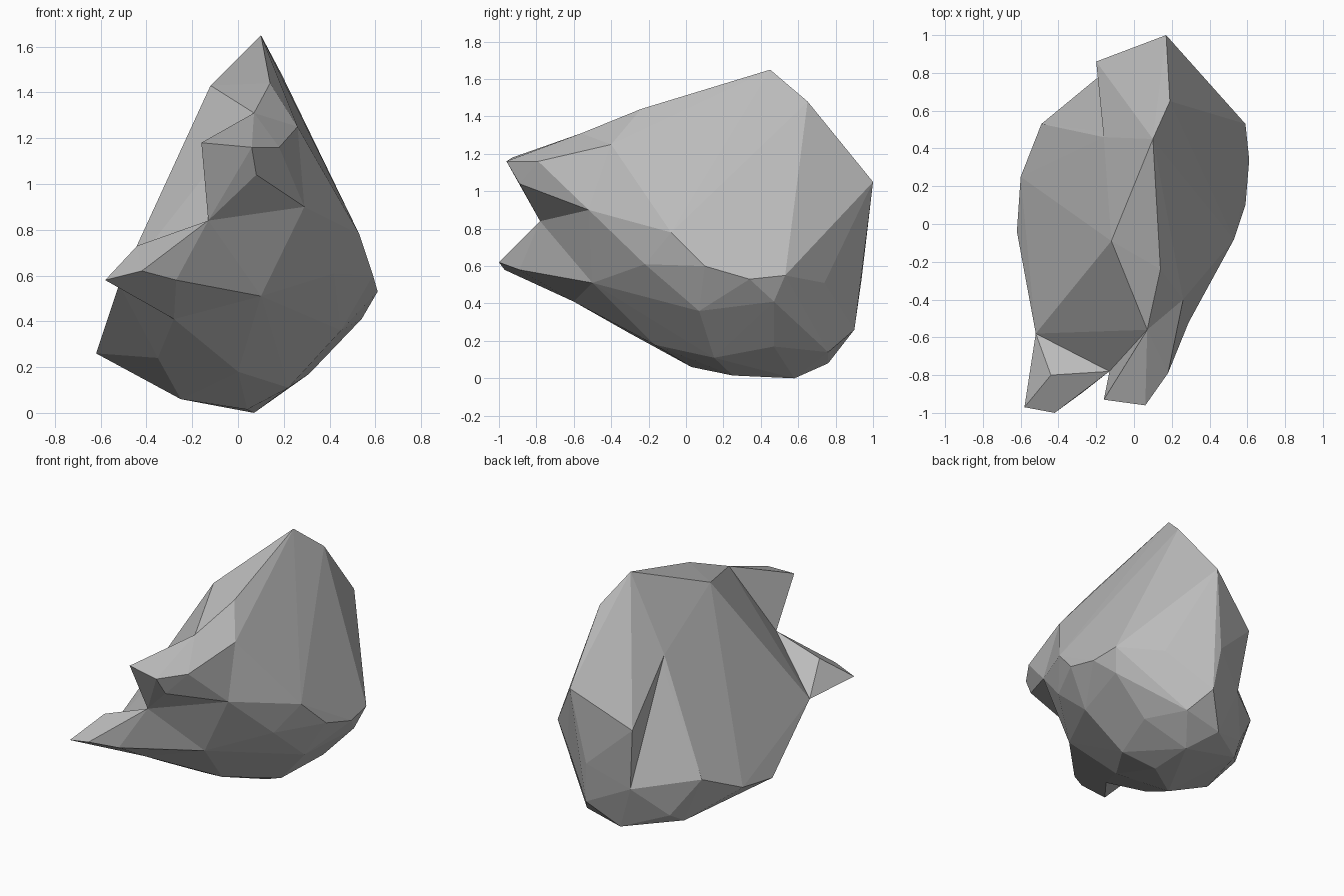
import bpy
import bmesh

default_cube = bpy.data.objects.get("Cube")
if default_cube:
    bpy.data.objects.remove(default_cube, do_unlink=True)

stone = bpy.data.materials.new("stone_grey")
stone.use_nodes = True
grey = (.5, .5, .5, 1)
stone.diffuse_color = grey
stone.node_tree.nodes["Principled BSDF"].inputs["Base Color"].default_value = grey


def hull(name, points):
    """Make a faceted stone chunk wrapped tightly around the given corners."""
    bm = bmesh.new()
    for point in points:
        bm.verts.new(point)
    result = bmesh.ops.convex_hull(bm, input=bm.verts[:])
    leftovers = set(result["geom_interior"]) | set(result["geom_unused"])
    spare = [v for v in leftovers if isinstance(v, bmesh.types.BMVert)]
    bmesh.ops.delete(bm, geom=spare, context="VERTS")
    bmesh.ops.recalc_face_normals(bm, faces=bm.faces[:])
    mesh = bpy.data.meshes.new(name)
    bm.to_mesh(mesh)
    bm.free()
    mesh.materials.append(stone)
    chunk = bpy.data.objects.new(name, mesh)
    bpy.context.collection.objects.link(chunk)
    return chunk


def merge(base, chunk):
    """Fuse a chunk into the base and drop the leftover chunk."""
    union = base.modifiers.new("fuse", "BOOLEAN")
    union.operation = "UNION"
    union.solver = "EXACT"
    union.object = chunk
    bpy.context.view_layer.objects.active = base
    bpy.ops.object.modifier_apply(modifier=union.name)
    bpy.data.objects.remove(chunk, do_unlink=True)


# Corners shared between neighbouring chunks
peak = (.10, .45, 1.65)
brow_centre = (.07, -.56, 1.31)
brow_left = (.26, -.40, 1.25)
cheek_left = (.29, -.52, .90)
mouth_corner = (-.13, -.78, .84)
jaw_hinge = (-.52, -.58, .56)
jaw_left = (.10, -.50, .51)
jaw_under = (-.28, -.60, .41)
shoulder = (.53, -.08, .78)
side_mid = (.61, .34, .53)
side_rear = (.59, .53, .55)
rear_left = (.37, .74, .51)
rear_low = (.12, .90, .26)
notch_top = (-.16, .46, 1.16)
notch_base = (-.15, .81, .38)

# Corners used by the main body only
ridge = [(.14, -.24, 1.44), (-.12, -.09, 1.43)]
left_side = [(.42, -.22, .61), (.59, .10, .60), (.45, .07, .36), (.54, .47, .41)]
right_side = [(-.62, -.04, .26), (-.60, .25, .30), (-.49, .53, .43)]
underside = [
    (-.35, -.30, .24), (0, -.17, .18), (-.25, .03, .06), (.04, .25, .015),
    (.22, .15, .11), (.31, .47, .17), (.07, .58, 0), (.21, .76, .14),
    (-.04, .76, .08), (-.36, .53, .12), (-.32, .63, .18),
]

# Main body
boulder = hull("boulder", ridge + left_side + right_side + underside + [
    peak, brow_centre, brow_left, cheek_left, mouth_corner, jaw_hinge,
    jaw_left, jaw_under, shoulder, side_mid, side_rear, rear_left,
    rear_low, notch_top, notch_base])

# Rear crest with the ledge beside the notch
crest = [(.19, .65, 1.48), (.17, 1, 1.05), (.09, .94, .54), (-.20, .86, .81)]
rear_crest = hull("rear_crest", crest + [
    peak, shoulder, side_mid, side_rear, rear_left, rear_low,
    notch_top, notch_base])

# Upper overhang
overhang_tip = [(-.16, -.93, 1.18), (.06, -.96, 1.16),
                (.18, -.79, 1.16), (.08, -.89, 1.04)]
upper_overhang = hull("upper_overhang", overhang_tip + [
    brow_centre, brow_left, cheek_left, mouth_corner])

# Lower outcrop
outcrop_tip = [(-.44, -.80, .73), (-.42, -1, .62),
               (-.58, -.97, .58), (-.27, -.89, .58)]
lower_outcrop = hull("lower_outcrop", outcrop_tip + [
    mouth_corner, jaw_hinge, jaw_left, jaw_under])

for piece in (rear_crest, upper_overhang, lower_outcrop):
    merge(boulder, piece)

# Keep every facet flat
for face in boulder.data.polygons:
    face.use_smooth = False
    face.material_index = 0
